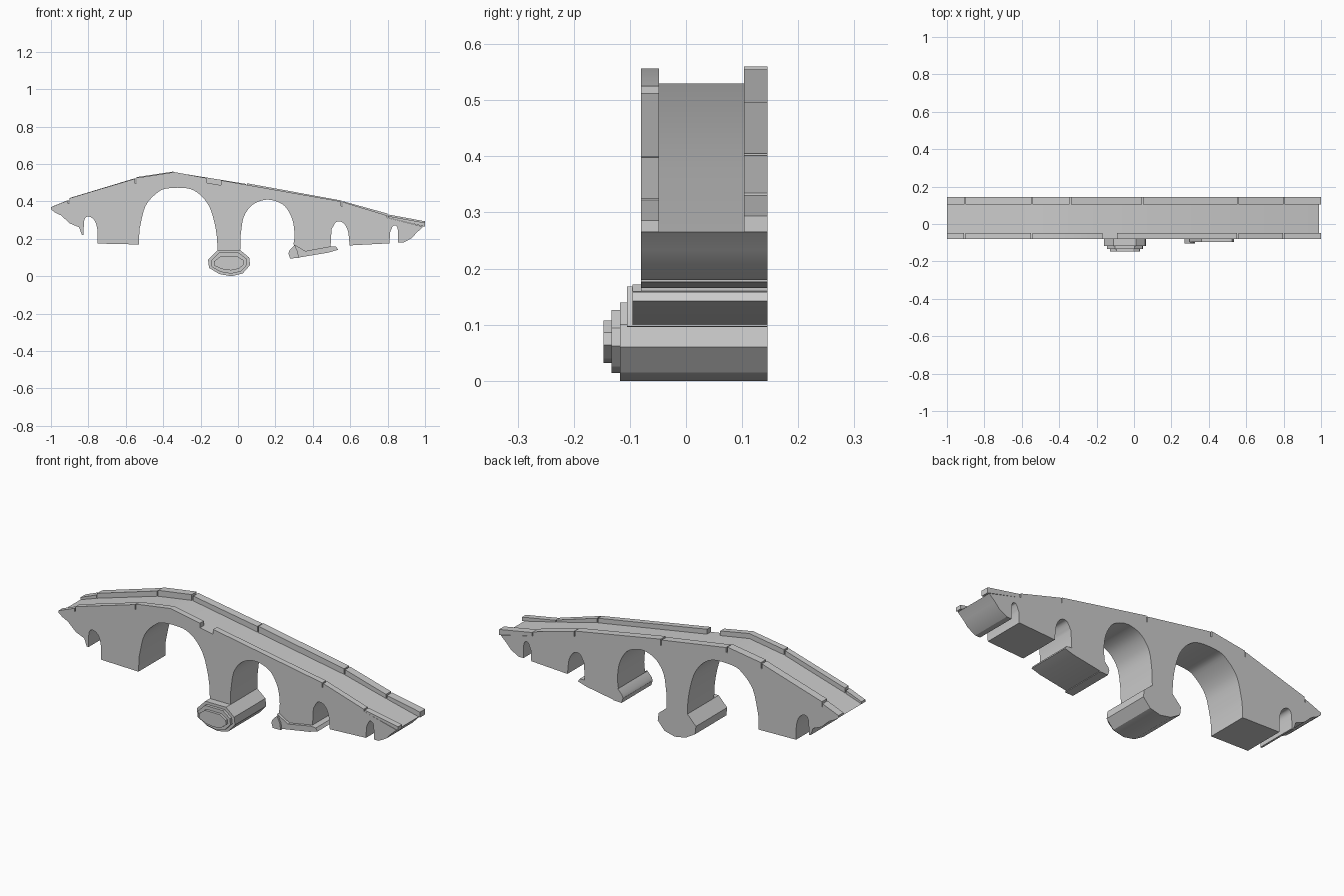
import bpy, bmesh
from mathutils import Vector

if "Cube" in bpy.data.objects:
    bpy.data.objects.remove(bpy.data.objects["Cube"])

BACK = 0.145
FRONT = -0.08
DECK = [(-1, .358), (-.9, .392), (-.545, .498), (-.34, .53), (.555, .375), (.99, .265)]


def smooth(pts, n=4):
    """Catmull-Rom curve through the points of an arch."""
    p = [Vector(q) for q in pts]
    p = [2 * p[0] - p[1]] + p + [2 * p[-1] - p[-2]]
    out = []
    for a, b, c, d in zip(p, p[1:], p[2:], p[3:]):
        for i in range(n):
            t = i / n
            q = 0.5 * (2 * b + (c - a) * t + (2 * a - 5 * b + 4 * c - d) * t * t
                       + (3 * b - a - 3 * c + d) * t ** 3)
            out.append(tuple(q))
    return out + [tuple(pts[-1])]


def slab(name, pts, y0, y1):
    """Extrude an x-z outline from y0 to y1."""
    bm = bmesh.new()
    f = bm.faces.new([bm.verts.new((x, y0, z)) for x, z in pts])
    r = bmesh.ops.extrude_face_region(bm, geom=[f])
    vs = [v for v in r["geom"] if isinstance(v, bmesh.types.BMVert)]
    bmesh.ops.translate(bm, verts=vs, vec=(0, y1 - y0, 0))
    bmesh.ops.recalc_face_normals(bm, faces=bm.faces)
    me = bpy.data.meshes.new(name)
    bm.to_mesh(me)
    bm.free()
    ob = bpy.data.objects.new(name, me)
    bpy.context.collection.objects.link(ob)
    bpy.ops.object.select_all(action='DESELECT')
    ob.select_set(True)
    bpy.context.view_layer.objects.active = ob
    bpy.ops.object.shade_smooth_by_angle(angle=0.45)
    return ob


def deck_z(x):
    for (a, za), (b, zb) in zip(DECK, DECK[1:]):
        if x <= b:
            return za + (zb - za) * (x - a) / (b - a)
    return DECK[-1][1]


# Underside outline, left to right: ragged end, arches and piers
under = [(-.98, .342), (-.945, .325), (-.90, .283), (-.85, .262), (-.835, .222), (-.825, .222)]
under += smooth([(-.825, .26), (-.82, .305), (-.80, .32), (-.768, .30), (-.752, .25), (-.75, .175)])
under += [(-.53, .17)]
under += smooth([(-.527, .25), (-.495, .375), (-.43, .448), (-.375, .47), (-.27, .47),
                 (-.205, .438), (-.155, .375), (-.128, .295), (-.113, .21), (-.11, .14)])
under += [(.012, .14)]
under += smooth([(.013, .21), (.03, .315), (.075, .38), (.135, .407), (.19, .405),
                 (.25, .375), (.29, .305), (.302, .225), (.297, .172)])
under += [(.36, .135), (.495, .16)]
under += smooth([(.50, .25), (.525, .29), (.56, .287), (.587, .245), (.597, .165)])
under += [(.81, .176)]
under += smooth([(.813, .235), (.83, .27), (.85, .265), (.856, .23), (.856, .18)])
under += [(.885, .18), (.93, .205), (.955, .233)]
slab("bridge_body", under + DECK[::-1], FRONT, BACK)

# Parapet stones on both edges of the deck
front_walls = [[(-1, .37), (-.908, .406)], [(-.902, .417), (-.55, .522)],
               [(-.544, .526), (-.34, .557), (-.168, .525)],
               [(-.09, .513), (.552, .4)], [(.558, .398), (.797, .325)],
               [(.802, .322), (1, .286)]]
back_walls = [[(-1, .37), (-.906, .408)], [(-.902, .418), (-.548, .525)],
              [(-.543, .53), (-.345, .56)], [(-.336, .555), (.042, .494)],
              [(.048, .497), (.553, .405)], [(.558, .402), (.8, .335)],
              [(.805, .33), (1, .294)]]
for side, walls, y0, y1 in (("front", front_walls, FRONT, -.048),
                            ("back", back_walls, .103, BACK)):
    for i, top in enumerate(walls):
        base = [(x, deck_z(x)) for x, z in reversed(top)]
        slab(f"{side}_parapet_{i}", top + base, y0, y1)

# Central pier foot with two stepped layers on its nose
foot = [(-.11, .14), (-.16, .088), (-.155, .045), (-.10, .012), (-.035, 0),
        (.025, .015), (.065, .06), (.06, .10), (.012, .14)]
for name, sx, sz, y0, y1 in (("pier_foot", 1, 1, -.118, BACK),
                             ("pier_foot_step", .86, .8, -.133, -.118),
                             ("pier_foot_cap", .72, .54, -.147, -.133)):
    slab(name, [(-.048 + (x + .048) * sx, .069 + (z - .069) * sz) for x, z in foot], y0, y1)

# Side pier footing: long ledge and rounded nose
slab("side_pier_ledge", [(.297, .172), (.325, .1), (.485, .127), (.535, .142),
                         (.525, .158), (.495, .16), (.36, .135)], -.095, BACK)
slab("side_pier_nose", [(.303, .168), (.275, .138), (.27, .122), (.278, .096),
                        (.325, .097), (.32, .13)], -.105, BACK)
